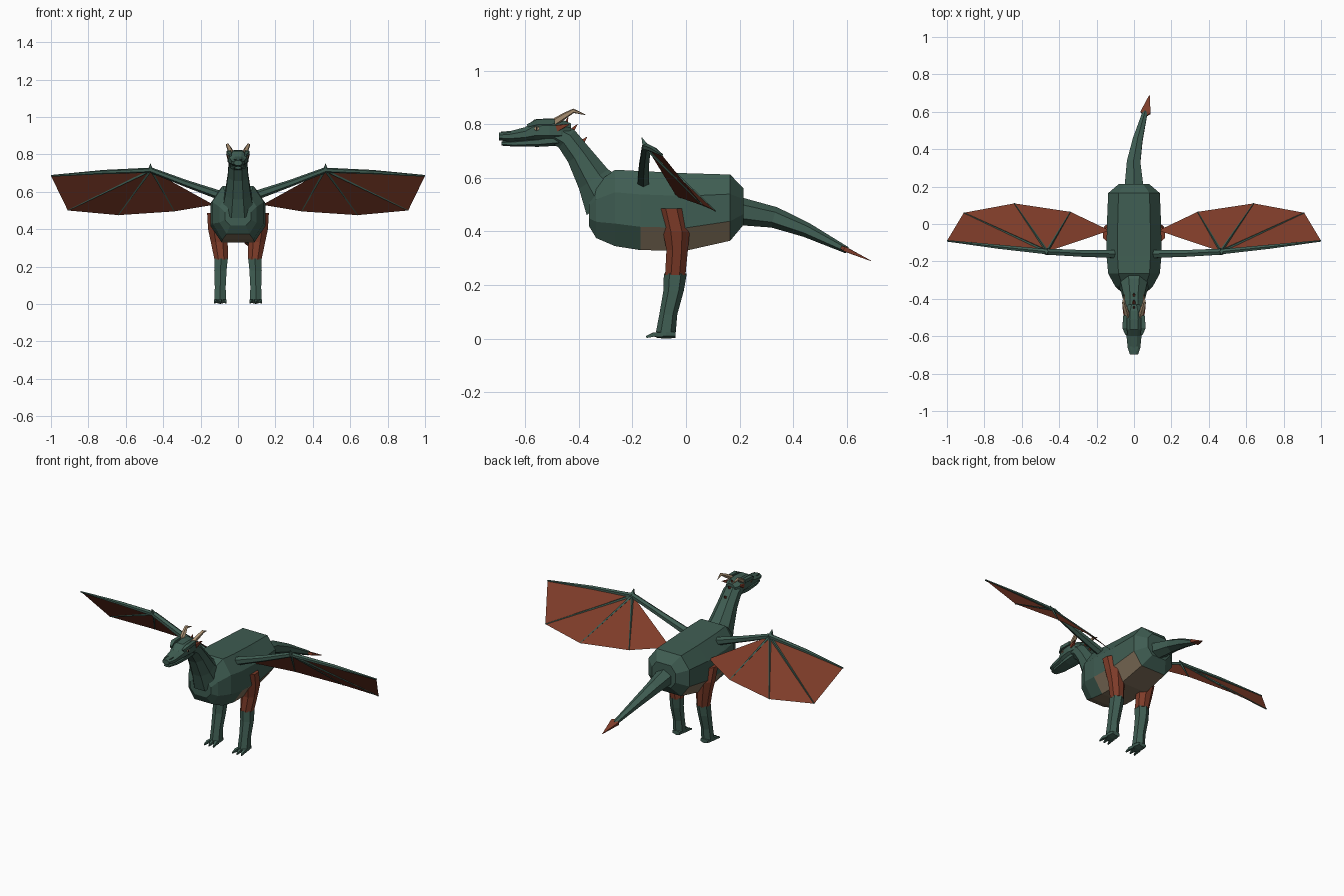
import bpy, bmesh, math
from mathutils import Vector

if "Cube" in bpy.data.objects:
    bpy.data.objects.remove(bpy.data.objects["Cube"])


def material(name, rgb):
    m = bpy.data.materials.new(name)
    m.use_nodes = True
    m.diffuse_color = (*rgb, 1)
    m.node_tree.nodes["Principled BSDF"].inputs["Base Color"].default_value = (*rgb, 1)
    return m


GREEN = material("scale green", (0.05, 0.11, 0.085))
RED = material("membrane red", (0.21, 0.045, 0.022))
TAN = material("belly tan", (0.22, 0.165, 0.105))
HORN = material("horn tan", (0.40, 0.28, 0.17))
BLACK = material("pupil black", (0.01, 0.01, 0.01))


def ngon(n):
    """Unit profile with flat sides."""
    k = 1 / math.cos(math.pi / n)
    turn = [math.tau * (i + 0.5) / n for i in range(n)]
    return [(k * math.cos(t), k * math.sin(t)) for t in turn]


def finish(name, bm, mats, mirror):
    bmesh.ops.recalc_face_normals(bm, faces=bm.faces)
    mesh = bpy.data.meshes.new(name)
    bm.to_mesh(mesh)
    bm.free()
    ob = bpy.data.objects.new(name, mesh)
    bpy.context.collection.objects.link(ob)
    for m in mats:
        mesh.materials.append(m)
    if mirror:
        ob.modifiers.new("mirror", "MIRROR").use_mirror_merge = False
    return ob


def tube(name, mat, stations, profile=None, ref=(1, 0, 0), axis=None, mirror=False):
    """Loft through stations (x, y, z, half width along ref, half height)."""
    profile = profile or ngon(6)
    pts = [Vector(s[:3]) for s in stations]
    bm = bmesh.new()
    rings = []
    for i, s in enumerate(stations):
        t = Vector(axis) if axis else pts[min(i + 1, len(pts) - 1)] - pts[max(i - 1, 0)]
        t.normalize()
        side = Vector(ref)
        side = (side - t * side.dot(t)).normalized()
        up = t.cross(side)
        rings.append([bm.verts.new(pts[i] + side * u * s[3] + up * v * s[4]) for u, v in profile])
    n = len(profile)
    for a, b in zip(rings, rings[1:]):
        for j in range(n):
            k = (j + 1) % n
            bm.faces.new((a[j], a[k], b[k], b[j]))
    bm.faces.new(rings[0])
    bm.faces.new(rings[-1])
    return finish(name, bm, [mat], mirror)


def spike(name, mat, base, tip, r, mirror=False, ref=(1, 0, 0)):
    return tube(name, mat, [(*base, r, r), (*tip, 0.001, 0.001)], ngon(4), ref, mirror=mirror)


# Body with a tan belly
body_profile = [(1, -.41), (1, .41), (.6, 1), (-.6, 1), (-1, .41), (-1, -.41), (-.6, -1), (.6, -1)]
body_rows = [(-.362, .52, .42, .07), (-.335, .58, .375, .1), (-.265, .63, .345, .138),
             (-.17, .625, .33, .147), (0, .617, .328, .145), (.165, .612, .365, .138),
             (.215, .56, .425, .08)]
body = tube("body", GREEN, [(0, y, (t + b) / 2, w, (t - b) / 2) for y, t, b, w in body_rows],
            body_profile, axis=(0, 1, 0))
body.data.materials.append(TAN)
for f in body.data.polygons:
    y, nz = f.center.y, f.normal.z
    if y < .17 and (nz < -.8 or (nz < -.3 and y > -.17)):
        f.material_index = 1

# Neck with back spikes
tube("neck", GREEN, [(0, -.29, .52, .085, .10), (0, -.345, .595, .068, .065),
                     (0, -.40, .685, .055, .048), (0, -.445, .745, .05, .044),
                     (0, -.50, .775, .045, .04)], ngon(8))
for base, tip in [((-.435, .765), (-.405, .8)), ((-.395, .725), (-.37, .752)),
                  ((-.455, .785), (-.44, .825))]:
    spike("neck_spike", RED, (0, *base), (0, *tip), .012)

# Head, jaw and face
tube("head", GREEN, [(0, -.43, .775, .03, .028), (0, -.465, .775, .05, .043),
                     (0, -.51, .777, .055, .045), (0, -.565, .775, .05, .043),
                     (0, -.60, .762, .04, .027), (0, -.66, .754, .034, .019),
                     (0, -.698, .754, .022, .014)], ngon(8), axis=(0, 1, 0))
tube("jaw", GREEN, [(0, -.47, .743, .04, .02), (0, -.55, .733, .04, .015),
                    (0, -.64, .728, .03, .01), (0, -.688, .728, .018, .007)], axis=(0, 1, 0))
tube("brow", GREEN, [(.04, -.59, .795, .006, .006), (.05, -.555, .808, .012, .01),
                     (.048, -.49, .81, .01, .01)], ngon(4), mirror=True)
tube("eye", HORN, [(.045, -.556, .784, .01, .009), (.054, -.557, .784, .008, .007)],
     ref=(0, 1, 0), mirror=True)
tube("pupil", BLACK, [(.053, -.557, .784, .003, .006), (.056, -.557, .784, .003, .006)],
     ref=(0, 1, 0), mirror=True)
spike("nostril_ridge", GREEN, (.015, -.655, .768), (.015, -.69, .771), .007, True)
tube("horn", HORN, [(.035, -.495, .805, .012, .012), (.046, -.455, .83, .011, .01),
                    (.056, -.42, .85, .008, .007), (.05, -.375, .835, .001, .001)],
     ngon(5), mirror=True)
spike("ear_fin", RED, (.045, -.48, .785), (.062, -.435, .80), .012, True)

# Tail curving to the left, with a barbed tip
tube("tail", GREEN, [(0, .20, .475, .05, .045), (-.002, .33, .452, .036, .034),
                     (.02, .45, .405, .026, .024), (.06, .60, .33, .013, .011)])
tube("tail_tip", RED, [(.058, .575, .342, .004, .004), (.062, .595, .333, .027, .009),
                       (.083, .69, .29, .001, .001)], ngon(4))

# Legs
tube("thigh", RED, [(.112, -.055, .485, .053, .05), (.108, -.036, .40, .052, .05),
                    (.1, -.033, .33, .045, .04), (.09, -.04, .238, .036, .038)],
     ngon(8), axis=(0, 0, -1), mirror=True)
tube("shin", GREEN, [(.09, -.04, .242, .035, .037), (.094, -.046, .18, .033, .033),
                     (.095, -.066, .09, .029, .029), (.095, -.075, .025, .031, .032)],
     axis=(0, 0, -1), mirror=True)
tube("foot", GREEN, [(.095, -.04, .016, .024, .012), (.095, -.075, .018, .03, .016),
                     (.095, -.11, .014, .026, .01)], axis=(0, -1, 0), mirror=True)
for dx in (-1, 0, 1):
    x = .095 + dx * .019
    tip = .095 + dx * .03
    tube("toe", GREEN, [(x, -.09, .014, .009, .009), (x + dx * .006, -.12, .015, .008, .008),
                        (tip, -.148, .006, .002, .004)], ngon(4), mirror=True)

# Wings: arm bones, membrane fan and finger bones
elbow = Vector((.465, -.148, .715))
hand = (1, -.09, .685)
edge = [hand, (.91, .06, .50), (.64, .11, .475), (.34, .065, .495), (.13, -.035, .53)]
tube("upper_arm", GREEN, [(.08, -.16, .575, .022, .022), (.28, -.157, .645, .018, .016),
                          (*elbow, .016, .013)], ref=(0, 1, 0), mirror=True)
tube("forearm", GREEN, [(*elbow, .014, .012), (.72, -.122, .705, .011, .01),
                        (*hand, .004, .004)], ref=(0, 1, 0), mirror=True)
spike("wing_claw", GREEN, (.468, -.15, .715), (.468, -.165, .75), .012, True)
bm = bmesh.new()
root = bm.verts.new(elbow)
rim = [bm.verts.new(p) for p in edge]
for a, b in zip(rim, rim[1:]):
    bm.faces.new((root, a, b))
finish("wing_membrane", bm, [RED], True)
for end in edge[1:4]:
    tube("finger_bone", GREEN, [(*elbow, .008, .006), (*end, .002, .002)], ngon(4),
         ref=(0, 1, 0), mirror=True)
